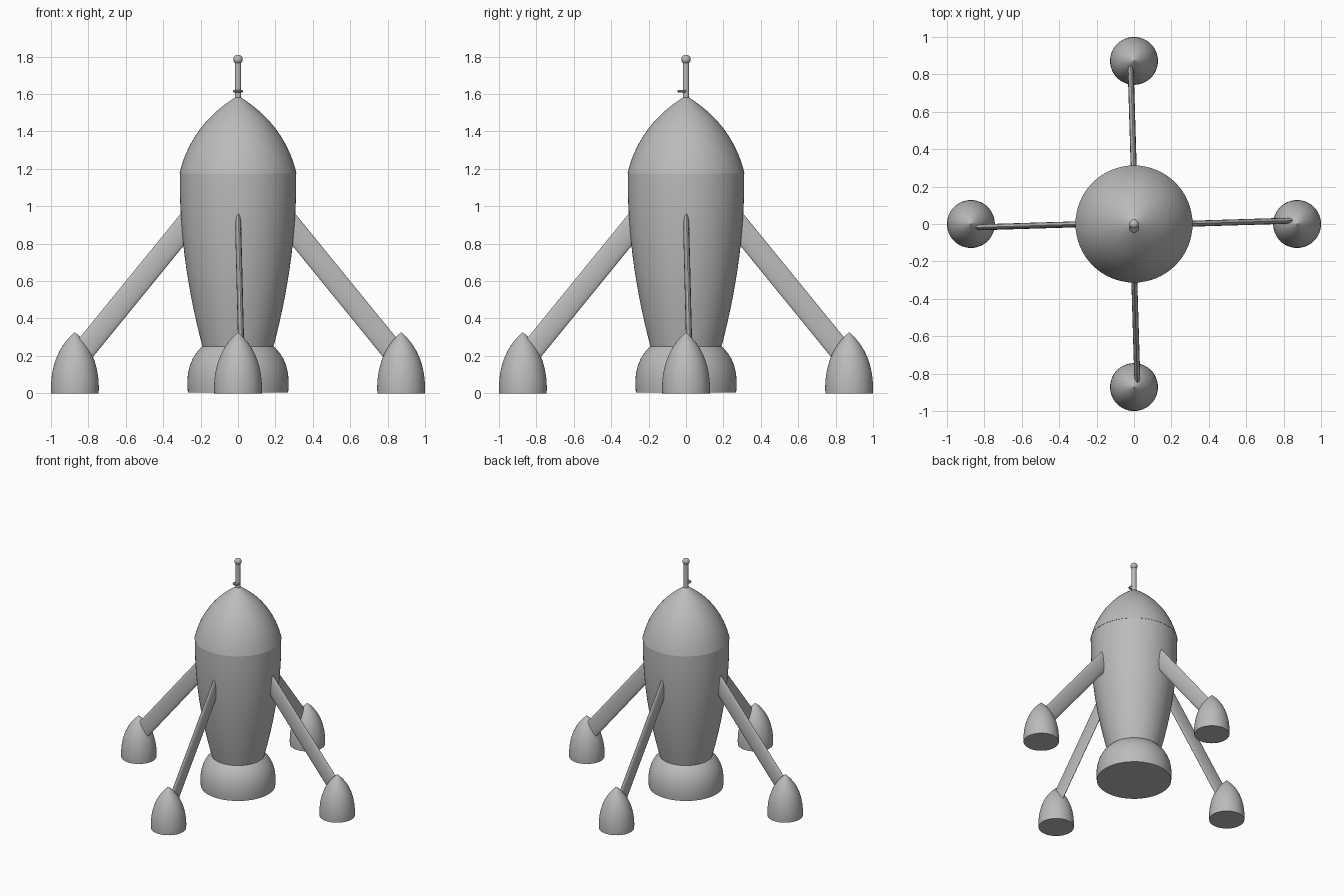
import bpy
import bmesh
from math import pi, cos, sin, radians
from mathutils import Vector, Matrix

cube = bpy.data.objects.get("Cube")
if cube:
    bpy.data.objects.remove(cube, do_unlink=True)

grey = bpy.data.materials.new("plain_grey")
grey.use_nodes = True
grey.diffuse_color = (0.5, 0.5, 0.5, 1)
grey.node_tree.nodes["Principled BSDF"].inputs["Base Color"].default_value = (0.5, 0.5, 0.5, 1)


def finish(obj, name):
    """Name, colour and smooth a part."""
    obj.name = name
    obj.data.name = name
    obj.data.materials.clear()
    obj.data.materials.append(grey)
    bpy.ops.object.select_all(action='DESELECT')
    obj.select_set(True)
    bpy.context.view_layer.objects.active = obj
    bpy.ops.object.shade_smooth_by_angle(angle=radians(35))
    return obj


def from_bmesh(bm, name):
    bmesh.ops.recalc_face_normals(bm, faces=bm.faces)
    mesh = bpy.data.meshes.new(name)
    bm.to_mesh(mesh)
    bm.free()
    obj = bpy.data.objects.new(name, mesh)
    bpy.context.collection.objects.link(obj)
    return finish(obj, name)


def curve(a, b, c, steps=14):
    """Quadratic curve of (radius, height) points."""
    a, b, c = Vector(a), Vector(b), Vector(c)
    ts = [i / steps for i in range(steps + 1)]
    return [a * (1 - t) ** 2 + b * 2 * t * (1 - t) + c * t * t for t in ts]


def lathe(name, profile, centre=(0, 0), sides=64):
    """Turn a profile around a vertical axis and cap both ends."""
    bm = bmesh.new()
    rings = []
    for r, z in profile:
        rings.append([bm.verts.new((centre[0] + r * cos(2 * pi * i / sides),
                                    centre[1] + r * sin(2 * pi * i / sides), z))
                      for i in range(sides)])
    for low, high in zip(rings, rings[1:]):
        for i in range(sides):
            j = (i + 1) % sides
            bm.faces.new((low[i], low[j], high[j], high[i]))
    bm.faces.new(rings[0][::-1])
    bm.faces.new(rings[-1])
    return from_bmesh(bm, name)


# Hull
lathe("engine_nozzle", curve((0.268, 0.005), (0.285, 0.17), (0.19, 0.25)))
lathe("body", curve((0.19, 0.25), (0.317, 0.73), (0.311, 1.175)))
lathe("nose_cone", curve((0.313, 1.175), (0.25, 1.44), (0.002, 1.59)))

# Antenna with its tip ball and small ring
lathe("antenna_rod", [(0.017, 1.57), (0.017, 1.78)], sides=24)
bpy.ops.mesh.primitive_uv_sphere_add(segments=24, ring_count=16, radius=0.025, location=(0, 0, 1.785))
finish(bpy.context.object, "antenna_ball")
bpy.ops.mesh.primitive_torus_add(major_radius=0.021, minor_radius=0.006, major_segments=24,
                                 minor_segments=10, location=(0, -0.02, 1.615))
finish(bpy.context.object, "antenna_ring")


def strut(name, turn):
    """Flat oval strut running from the body down into a pod."""
    top, end = Vector((0.25, 0.0, 0.934)), Vector((0.84, 0.018, 0.21))
    axis = (end - top).normalized()
    side = Vector((0, 0, 1)).cross(axis).normalized()
    flat = axis.cross(side)
    frame = Matrix((flat, side, axis)).transposed().to_4x4()
    place = turn @ Matrix.Translation((top + end) / 2) @ frame @ Matrix.Diagonal((0.06, 0.016, 1, 1))
    bm = bmesh.new()
    bmesh.ops.create_cone(bm, cap_ends=True, segments=32, radius1=1, radius2=1,
                          depth=(end - top).length, matrix=place)
    return from_bmesh(bm, name)


# Four legs, each a strut and a pointed landing pod
pod_profile = [Vector((0.127, 0))] + curve((0.128, 0.03), (0.125, 0.22), (0.002, 0.325))
for k, place in enumerate(("left", "back", "right", "front")):
    turn = Matrix.Rotation(k * pi / 2, 4, 'Z')
    strut(place + "_strut", turn)
    spot = turn @ Vector((0.872, 0, 0))
    lathe(place + "_landing_pod", pod_profile, (spot.x, spot.y), sides=48)
